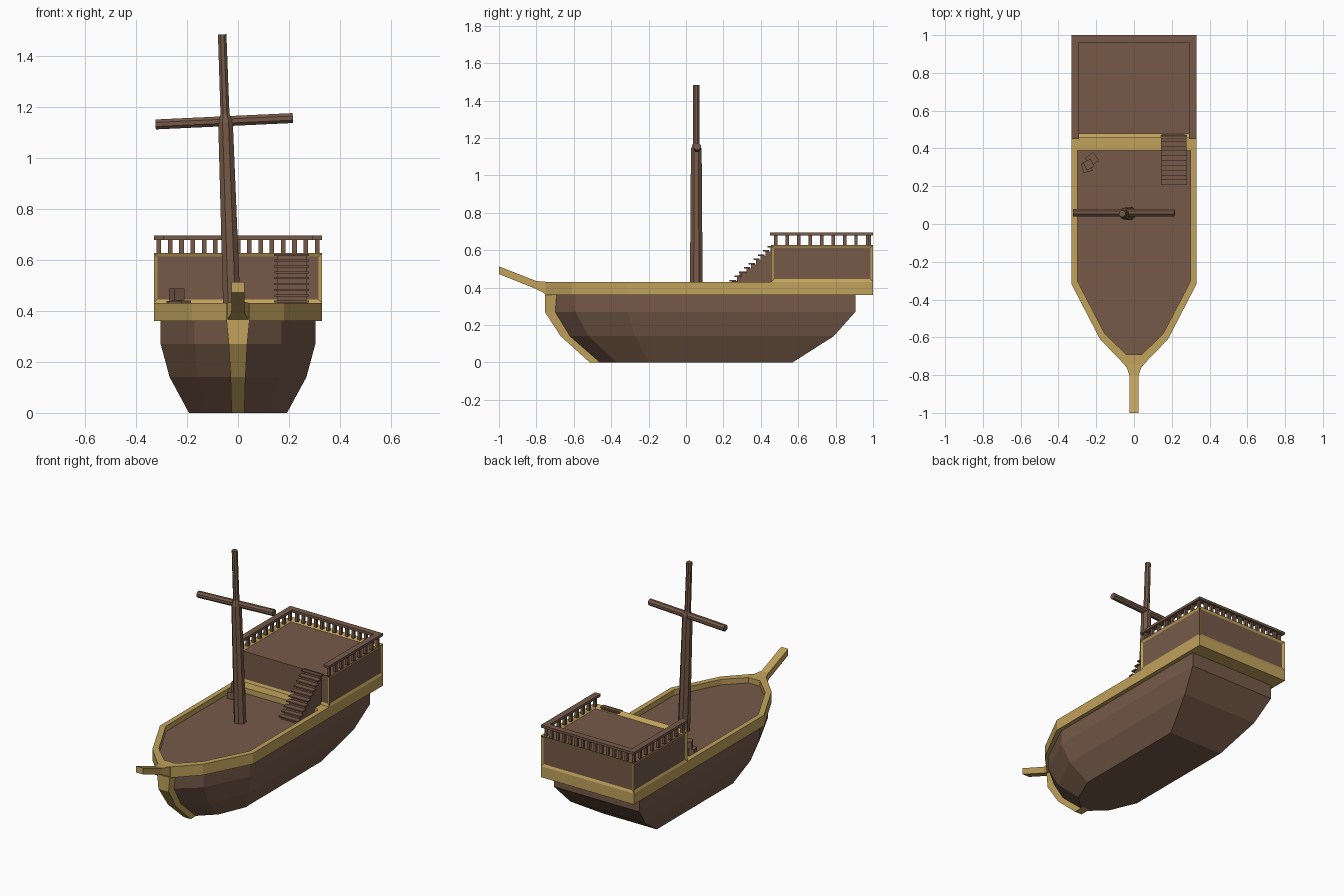
import bpy, bmesh, math
from mathutils import Vector, Matrix

if "Cube" in bpy.data.objects:
    bpy.data.objects.remove(bpy.data.objects["Cube"])


def material(name, rgb):
    m = bpy.data.materials.new(name)
    m.diffuse_color = (*rgb, 1)
    m.use_nodes = True
    m.node_tree.nodes["Principled BSDF"].inputs["Base Color"].default_value = m.diffuse_color
    return m


BROWN = material("brown wood", (0.181, 0.102, 0.066))
GOLD = material("golden trim", (0.53, 0.36, 0.108))


def finish(name, bm, *mats, recalc=True):
    if recalc:
        bmesh.ops.recalc_face_normals(bm, faces=bm.faces)
    me = bpy.data.meshes.new(name)
    bm.to_mesh(me)
    bm.free()
    for m in mats:
        me.materials.append(m)
    ob = bpy.data.objects.new(name, me)
    bpy.context.collection.objects.link(ob)
    return ob


def add_box(bm, lo, hi, turn=0):
    lo, hi = Vector(lo), Vector(hi)
    mat = (Matrix.Translation((lo + hi) / 2) @ Matrix.Rotation(turn, 4, 'Z')
           @ Matrix.Diagonal((*(hi - lo), 1)))
    bmesh.ops.create_cube(bm, size=1, matrix=mat)


def loft(name, loops, mat, caps=True, closed=False):
    bm = bmesh.new()
    rings = [[bm.verts.new(p) for p in lp] for lp in loops]
    pairs = list(zip(rings, rings[1:]))
    if closed:
        pairs.append((rings[-1], rings[0]))
    for a, b in pairs:
        n = len(a)
        for i in range(n):
            j = (i + 1) % n
            bm.faces.new((a[i], a[j], b[j], b[i]))
    if caps and not closed:
        bm.faces.new(rings[0])
        bm.faces.new(rings[-1])
    return finish(name, bm, mat)


def outline(half, z):
    """Mirror a half plan outline across x = 0 at height z."""
    return [(x, y, z) for x, y in half] + [(-x, y, z) for x, y in reversed(half)]


# Hull: mirrored plan outlines stacked by height
low = [(.192, .57), (.192, -.20), (.12, -.37), (.025, -.46)]
mid = [(.268, .79), (.268, -.27), (.155, -.52), (.03, -.62)]
top = [(.303, .905), (.303, -.31), (.17, -.59), (.035, -.70)]
loft("hull", [outline(low, 0), outline(mid, .14), outline(top, .27), outline(top, .365)], BROWN)

# Gunwale ring, solid beneath the cabin, and main deck
outer = [(.33, 1), (.33, -.32), (.18, -.61), (.045, -.75)]
inner = [(.298, .39), (.298, -.305), (.155, -.58), (.04, -.692)]
loft("gunwale", [outline(outer, .36), outline(outer, .43),
                 outline(inner, .43), outline(inner, .36)], GOLD, closed=True)
loft("main_deck", [outline(inner, .37), outline(inner, .395)], BROWN)

# Stem post following the bow
stem = [(-.755, -.69, .362, .045), (-.755, -.68, .27, .036),
        (-.67, -.60, .14, .029), (-.515, -.44, 0, .025)]
loft("stem_post", [[(-w, a, z), (w, a, z), (w, b, z), (-w, b, z)] for a, b, z, w in stem], GOLD)

# Bowsprit
sprit = [(-.74, .36, .43, .045), (-.80, .392, .435, .025), (-1, .472, .513, .025)]
loft("bowsprit", [[(-w, y, a), (w, y, a), (w, y, b), (-w, y, b)] for y, a, b, w in sprit], GOLD)

# Cabin with recessed wall panels and sunken roof deck
bm = bmesh.new()
add_box(bm, (-.33, .455, .43), (.33, 1, .627))
bm.normal_update()
walls = [f for f in bm.faces if abs(f.normal.z) < .5]
roof = [f for f in bm.faces if f.normal.z > .5]
bmesh.ops.inset_individual(bm, faces=walls, thickness=.021, depth=-.007)
bmesh.ops.inset_individual(bm, faces=roof, thickness=.035, depth=-.02)
for f in walls + roof:
    f.material_index = 1
finish("cabin", bm, GOLD, BROWN, recalc=False)

# Railing around three sides of the cabin roof
bm = bmesh.new()
for s in (-1, 1):
    add_box(bm, (s * .31 - .02, .45, .678), (s * .31 + .02, 1, .694))
add_box(bm, (-.29, .96, .678), (.29, 1, .694))
finish("cabin_handrail", bm, BROWN)
bm = bmesh.new()
spots = [(s * .31, .48 + i * .0613) for s in (-1, 1) for i in range(9)]
spots += [(-.31 + i * .62 / 14, .98) for i in range(1, 14)]
for x, y in spots:
    add_box(bm, (x - .009, y - .009, .62), (x + .009, y + .009, .68))
finish("balusters", bm, BROWN)

# Stairs: stepped body with overhanging treads
bm = bmesh.new()
steps = 10
for i in range(steps):
    y = .215 + i * .0255
    z = .395 + (i + 1) * .0228
    add_box(bm, (.152, y + .006, .393), (.268, y + .0315, z - .008))
    add_box(bm, (.142, y - .008, z - .008), (.278, y + .026, z))
finish("stairs", bm, BROWN)


def pole(name, stations, sides, axis):
    """Lofted pole; stations are (centre, radius)."""
    z = Vector(axis).normalized()
    u = Vector((0, 1, 0))
    v = z.cross(u)
    ang = [math.tau * (i + .5) / sides for i in range(sides)]
    return loft(name, [[Vector(c) + r * (u * math.cos(a) + v * math.sin(a)) for a in ang]
                       for c, r in stations], BROWN)


# Leaning mast and cross yard
pole("mast", [((-.023, .055, .38), .037), ((-.049, .055, 1.14), .031),
              ((-.051, .055, 1.17), .019), ((-.062, .055, 1.483), .018)], 8, (-.035, 0, 1))
pole("yard", [((-.323, .06, 1.13), .021), ((.215, .06, 1.155), .021)], 8, (.54, 0, .025))

# Small stacked crates on the deck
bm = bmesh.new()
add_box(bm, (-.275, .275, .393), (-.225, .325, .438), .25)
add_box(bm, (-.25, .315, .393), (-.195, .37, .44), .65)
add_box(bm, (-.262, .293, .44), (-.217, .338, .487), .5)
finish("crates", bm, BROWN)
